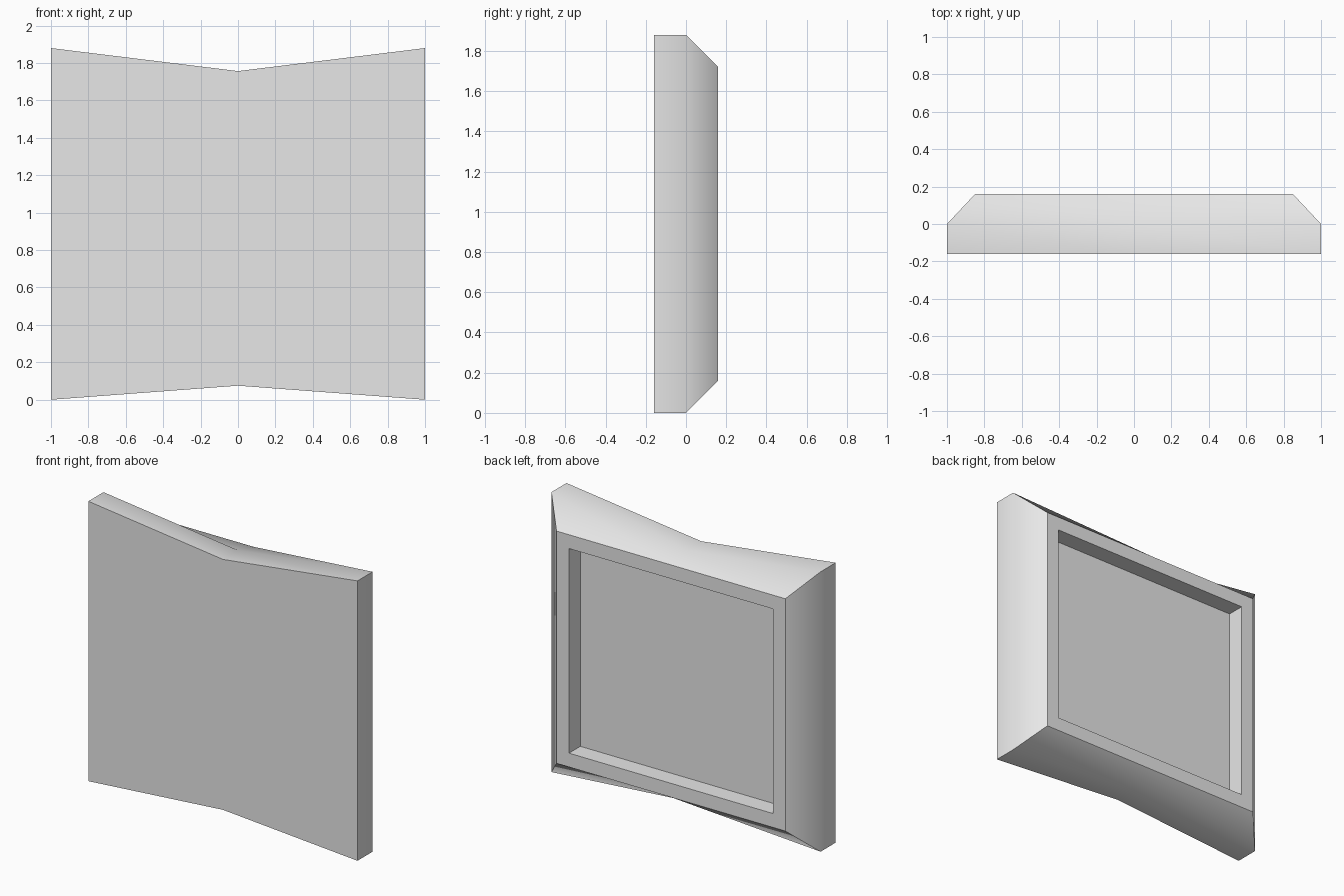
import bpy
import bmesh
import math

cube = bpy.data.objects.get("Cube")
if cube:
    bpy.data.objects.remove(cube, do_unlink=True)

# Single plain grey material
grey = bpy.data.materials.new("light_grey")
grey.use_nodes = True
colour = (0.8, 0.8, 0.8, 1.0)
grey.diffuse_color = colour
grey.node_tree.nodes["Principled BSDF"].inputs["Base Color"].default_value = colour

bm = bmesh.new()


def ring(y, half_width, low, high, low_mid=None, high_mid=None):
    """Six-point outline at depth y, with optional pinched middle."""
    low_mid = low if low_mid is None else low_mid
    high_mid = high if high_mid is None else high_mid
    outline = [(-half_width, low), (0, low_mid), (half_width, low),
               (half_width, high), (0, high_mid), (-half_width, high)]
    return [bm.verts.new((x, y, z)) for x, z in outline]


# Outlines from the front face to the floor of the rear recess
rings = [
    ring(-0.16, 1.0, 0.0, 1.88, 0.075, 1.757),   # front face
    ring(0.0, 1.0, 0.0, 1.88, 0.075, 1.757),     # start of bevel
    ring(0.16, 0.85, 0.16, 1.72),                # back rim, outer
    ring(0.16, 0.757, 0.253, 1.627),             # back rim, inner
    ring(0.04, 0.757, 0.253, 1.627),             # recess floor
]

for a, b in zip(rings, rings[1:]):
    for i in range(len(a)):
        j = (i + 1) % len(a)
        bm.faces.new((a[i], a[j], b[j], b[i]))

# Front and recess floor, each split down the middle
for r in (rings[0], rings[-1]):
    bm.faces.new((r[0], r[1], r[4], r[5]))
    bm.faces.new((r[1], r[2], r[3], r[4]))
bmesh.ops.recalc_face_normals(bm, faces=bm.faces)

mesh = bpy.data.meshes.new("bevelled_panel")
bm.to_mesh(mesh)
bm.free()
mesh.materials.append(grey)
panel = bpy.data.objects.new("bevelled_panel", mesh)
bpy.context.collection.objects.link(panel)

# Soft shading from the sides into the bevel, crisp elsewhere
bpy.ops.object.select_all(action="DESELECT")
panel.select_set(True)
bpy.context.view_layer.objects.active = panel
bpy.ops.object.shade_smooth_by_angle(angle=math.radians(45))
